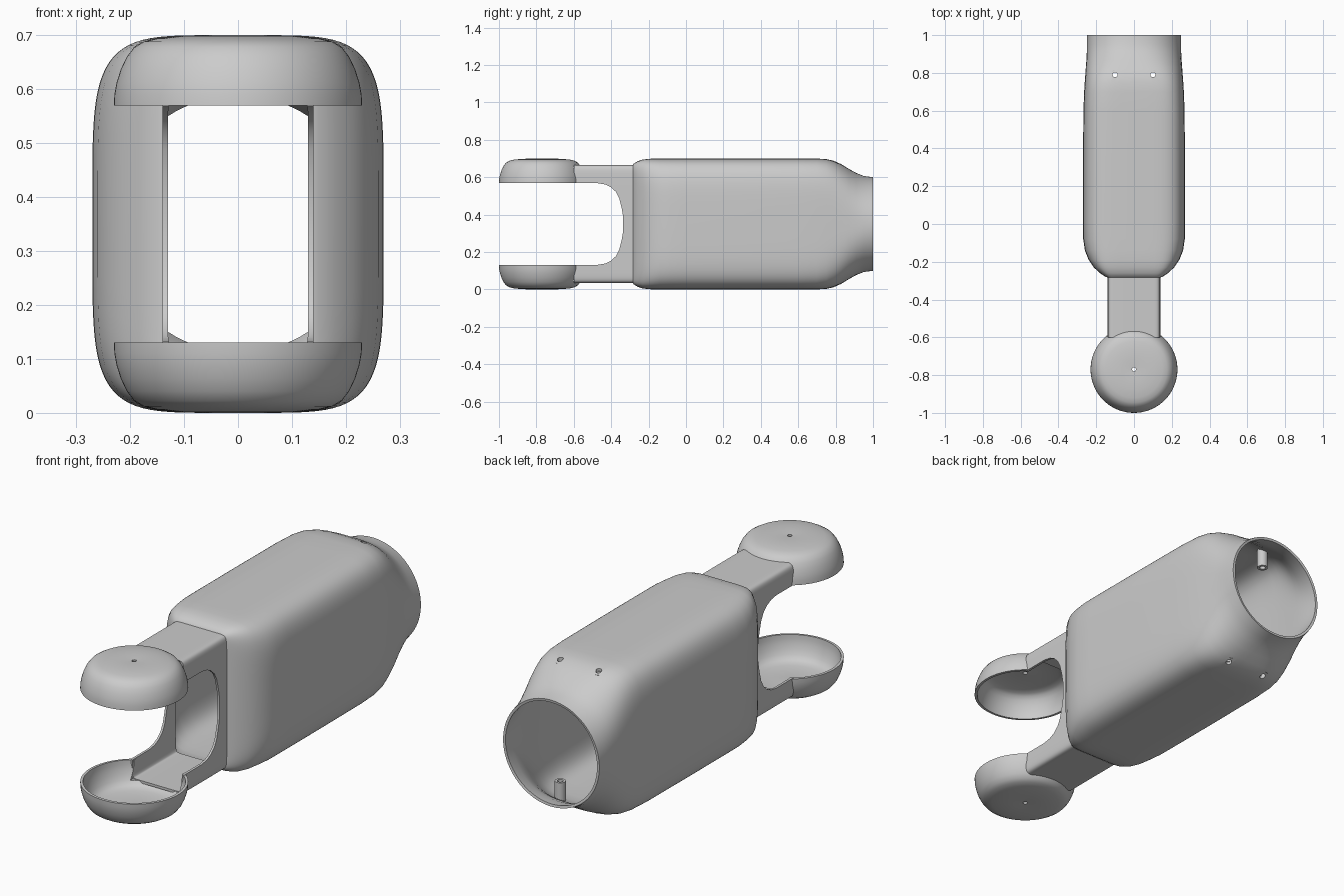
import bpy, bmesh, math
from mathutils import Matrix

if "Cube" in bpy.data.objects:
    bpy.data.objects.remove(bpy.data.objects["Cube"])

MID = 0.35      # height of the mirror plane between upper and lower halves
WALL = 0.012


def new_object(name, bm):
    mesh = bpy.data.meshes.new(name)
    bm.to_mesh(mesh)
    bm.free()
    ob = bpy.data.objects.new(name, mesh)
    bpy.context.collection.objects.link(ob)
    return ob


def loft(name, rings, outward):
    """Skin closed rings of points; flip so that faces point outward."""
    bm = bmesh.new()
    loops = [[bm.verts.new(p) for p in r] for r in rings]
    n = len(loops[0])
    for a, b in zip(loops, loops[1:]):
        for i in range(n):
            bm.faces.new((a[i], a[(i + 1) % n], b[(i + 1) % n], b[i]))
    bm.normal_update()
    bm.faces.ensure_lookup_table()
    f = bm.faces[0]
    if f.normal.dot(f.calc_center_median() - outward) < 0:
        bmesh.ops.reverse_faces(bm, faces=bm.faces[:])
    return new_object(name, bm)


def solidify(ob, t):
    m = ob.modifiers.new("wall", 'SOLIDIFY')
    m.thickness, m.offset = t, -1


def cut(ob, cutter):
    cutter.hide_render = True
    m = ob.modifiers.new("cut", 'BOOLEAN')
    m.object, m.operation, m.solver = cutter, 'DIFFERENCE', 'EXACT'


def finish(ob, angle=40):
    bpy.ops.object.select_all(action='DESELECT')
    bpy.context.view_layer.objects.active = ob
    ob.select_set(True)
    for m in list(ob.modifiers):
        bpy.ops.object.modifier_apply(modifier=m.name)
    bpy.ops.object.shade_smooth_by_angle(angle=math.radians(angle))


def cylinder(name, x, y, z, r, h):
    bm = bmesh.new()
    bmesh.ops.create_cone(bm, cap_ends=True, segments=20, radius1=r, radius2=r,
                          depth=h, matrix=Matrix.Translation((x, y, z)))
    return new_object(name, bm)


def box(name, centre, size):
    bm = bmesh.new()
    bmesh.ops.create_cube(bm, size=1, matrix=Matrix.Translation(centre)
                          @ Matrix.Diagonal((*size, 1)))
    return new_object(name, bm)


def section(y, hx, hz, n, count=80):
    """Superellipse cross-section: exponent 2 is round, high is boxy."""
    pts = []
    for i in range(count):
        a = 2 * math.pi * (i + 0.5) / count
        c, s = math.cos(a), math.sin(a)
        pts.append((math.copysign(abs(c) ** (2 / n), c) * hx, y,
                    MID + math.copysign(abs(s) ** (2 / n), s) * hz))
    return pts


# Hollow body with boxy front neck and round rear socket: (y, half x, half z, n)
stations = [
    (-0.60, .14, .315, 16), (-0.283, .14, .315, 16), (-0.28, .15, .322, 11),
    (-0.26, .18, .335, 8), (-0.23, .213, .345, 6.5), (-0.19, .240, .349, 5.6),
    (-0.14, .260, .35, 5), (-0.08, .269, .35, 5), (0, .27, .35, 5),
    (0.30, .27, .35, 5), (0.60, .268, .35, 5), (0.70, .264, .35, 4.8),
    (0.75, .261, .347, 4.4), (0.79, .258, .338, 3.9), (0.83, .255, .32, 3.4),
    (0.87, .252, .295, 2.9), (0.91, .25, .273, 2.5), (0.95, .25, .257, 2.2),
    (1.0, .25, .25, 2)]
body = loft("body_shell", [section(*s) for s in stations],
            Matrix.Translation((0, -0.4, MID)).translation)
solidify(body, WALL)

# Rounded slot that splits the neck into two arms
half = [(-0.70, .218), (-0.47, .218), (-0.43, .211), (-0.40, .196), (-0.375, .172),
        (-0.358, .14), (-0.345, .09), (-0.336, .04)]
outline = half + [(y, -z) for y, z in reversed(half)]
bm = bmesh.new()
face = bm.faces.new([bm.verts.new((-0.4, y, MID + z)) for y, z in outline])
ext = bmesh.ops.extrude_face_region(bm, geom=[face])
bmesh.ops.translate(bm, vec=(0.8, 0, 0),
                    verts=[v for v in ext["geom"] if isinstance(v, bmesh.types.BMVert)])
bmesh.ops.recalc_face_normals(bm, faces=bm.faces[:])
helpers = [new_object("slot_cutter", bm)]
cut(body, helpers[0])

# Screw holes near the rear, with short hollow posts inside
for x in (-0.1, 0.1):
    drill = cylinder("drill", x, 0.79, MID, 0.013, 1)
    helpers.append(drill)
    cut(body, drill)
    for side, tag in ((1, "upper"), (-1, "lower")):
        post = cylinder(f"{tag}_screw_post", x, 0.79, MID + side * 0.28, 0.024, 0.09)
        cut(post, drill)
        finish(post)
finish(body)

# Hollow ear cups facing each other, opened where the arms enter
profile = [(.23, .22), (.229, .24), (.225, .262), (.217, .287), (.206, .31),
           (.192, .328), (.175, .338), (.15, .344), (.11, .348), (.06, .35), (.01, .347)]
for side, tag in ((1, "upper"), (-1, "lower")):
    rings = [[(r * math.cos(a), -0.77 + r * math.sin(a), MID + side * z)
              for a in (2 * math.pi * i / 72 for i in range(72))] for r, z in profile]
    cup = loft(f"{tag}_cup", rings,
               Matrix.Translation((0, -0.77, MID + side * .22)).translation)
    solidify(cup, WALL)
    gap = box("arm_gap_cutter", (0, -0.55, MID + side * 0.25), (0.25, 0.14, 0.11))
    helpers.append(gap)
    cut(cup, gap)
    finish(cup)

for h in helpers:
    bpy.data.objects.remove(h)
